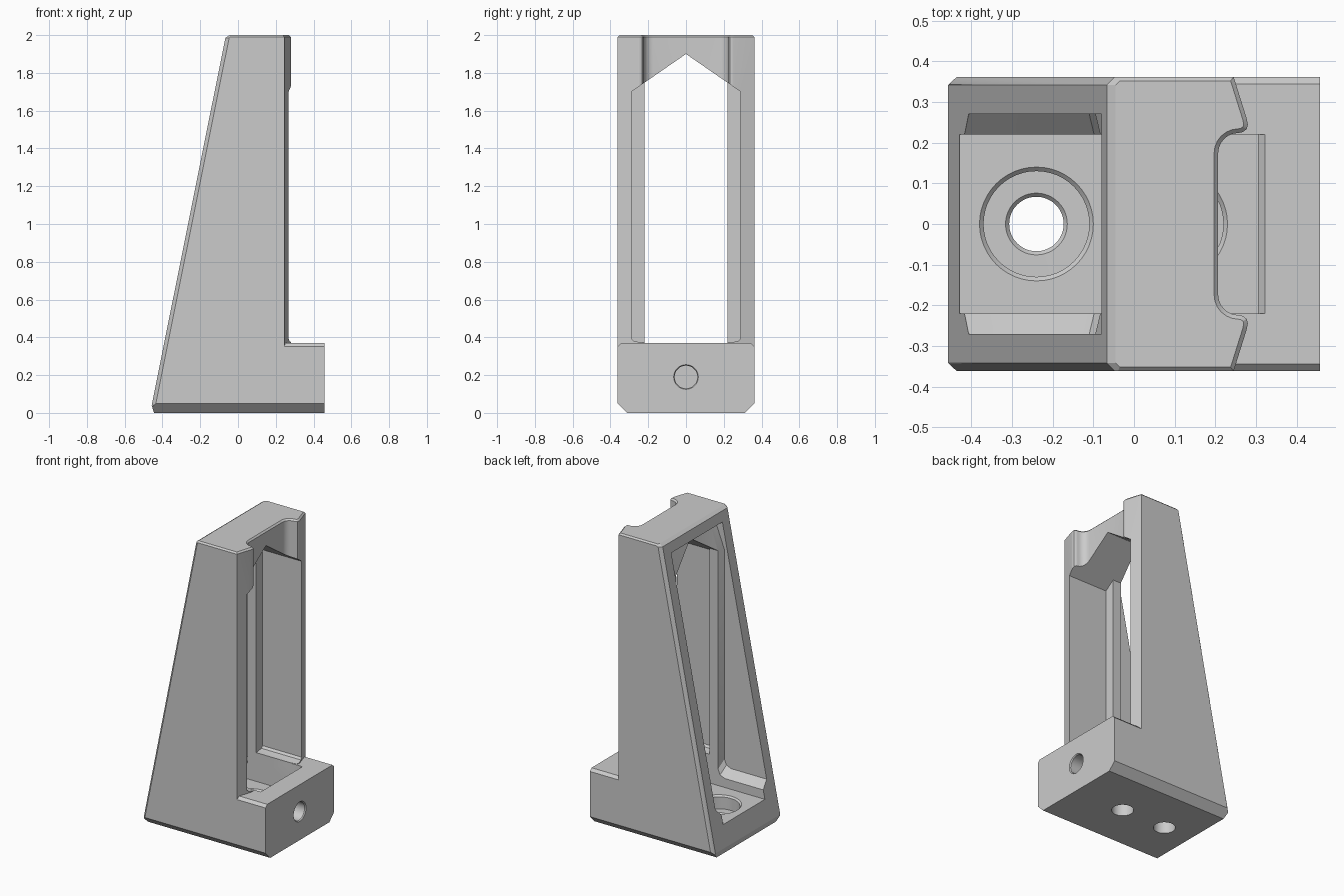
import bpy, bmesh, math
from mathutils import Vector

cube = bpy.data.objects.get("Cube")
if cube:
    bpy.data.objects.remove(cube, do_unlink=True)

grey = bpy.data.materials.new("plain_grey")
grey.use_nodes = True
colour = (0.6, 0.6, 0.6, 1)
grey.diffuse_color = colour
grey.node_tree.nodes["Principled BSDF"].inputs["Base Color"].default_value = colour


def loft(name, sections):
    """Closed solid through a list of rings with equal point counts."""
    bm = bmesh.new()
    rings = [[bm.verts.new(p) for p in ring] for ring in sections]
    for a, b in zip(rings, rings[1:]):
        for i in range(len(a)):
            j = (i + 1) % len(a)
            bm.faces.new((a[i], a[j], b[j], b[i]))
    bm.faces.new(rings[0])
    bm.faces.new(rings[-1])
    bmesh.ops.recalc_face_normals(bm, faces=bm.faces)
    mesh = bpy.data.meshes.new(name)
    bm.to_mesh(mesh)
    bm.free()
    mesh.materials.append(grey)
    obj = bpy.data.objects.new(name, mesh)
    bpy.context.collection.objects.link(obj)
    return obj


def along(axis, profile, positions):
    """Copies of a 2D profile placed along an axis."""
    place = {'x': lambda p, t: (t, p[0], p[1]),
             'y': lambda p, t: (p[0], t, p[1]),
             'z': lambda p, t: (p[0], p[1], t)}[axis]
    return [[place(p, t) for p in profile] for t in positions]


def inset(profile, d):
    """Clockwise 2D profile moved inwards by d."""
    pts = [Vector(p) for p in profile]
    result = []
    for i, p in enumerate(pts):
        a = (p - pts[i - 1]).normalized()
        b = (pts[(i + 1) % len(pts)] - p).normalized()
        na, nb = Vector((a.y, -a.x)), Vector((b.y, -b.x))
        result.append(p + (na + nb) * d / (1 + na.dot(nb)))
    return result


def turned(name, axis, centre, steps):
    """Round cutter from (position, radius) steps."""
    rings = []
    for t, r in steps:
        circle = [(centre[0] + r * math.cos(a * math.tau / 48),
                   centre[1] + r * math.sin(a * math.tau / 48)) for a in range(48)]
        rings += along(axis, circle, [t])
    return loft(name, rings)


def combine(body, tool, operation):
    mod = body.modifiers.new(tool.name, 'BOOLEAN')
    mod.operation, mod.solver, mod.object = operation, 'EXACT', tool
    bpy.context.view_layer.objects.active = body
    bpy.ops.object.modifier_apply(modifier=mod.name)
    bpy.data.objects.remove(tool, do_unlink=True)


# Upright column: outline with flared lips and a rounded channel in the middle
half = [(0.245, 0.362), (0.277, 0.26), (0.28, 0.245), (0.277, 0.233), (0.267, 0.226)]
half += [(0.257 + 0.05 * math.cos(a), 0.174 + 0.05 * math.sin(a))
         for a in [math.radians(90 + 15 * i) for i in range(7)]]
outline = [(-0.6, 0.362)] + half + [(x, -y) for x, y in reversed(half)] + [(-0.6, -0.362)]
bracket = loft("bracket", along('z', outline, [0.1, 1.99])
               + along('z', inset(outline, 0.01), [2]))

# Foot block with chamfered lower and upper long edges
side = [(0.312, 0), (0.362, 0.05), (0.362, 0.352), (0.344, 0.37)]
foot = loft("foot", along('x', side + [(-y, z) for y, z in reversed(side)], [-0.55, 0.457]))
combine(bracket, foot, 'UNION')


# Sloping back with chamfered side edges, toe and crown
def back_shape(d):
    edge = [(-0.445, -0.1), (-0.445, 0), (-0.457, 0.04), (-0.067, 1.985),
            (-0.045, 2), (-0.045, 2.1)]
    return [(x + d, z) for x, z in edge] + [(-1, 2.1), (-1, -0.1)]


rings = along('y', back_shape(0.08), [-0.422]) + along('y', back_shape(0), [-0.342, 0.342])
combine(bracket, loft("slope_cutter", rings + along('y', back_shape(0.08), [0.422])),
        'DIFFERENCE')


# Gabled window: narrow all the way through, wider at the front
def gable(name, low, wide, ends):
    right = low + [(wide, 1.9 - wide * 0.69)]
    shape = right + [(0, 1.9)] + [(-y, z) for y, z in reversed(right)]
    return loft(name, along('x', shape, ends))


combine(bracket, gable("narrow_window", [(0.22, 0.3)], 0.22, [-1, 0.1]), 'DIFFERENCE')
combine(bracket, gable("wide_window", [(0.23, 0.372), (0.275, 0.38), (0.288, 0.393)],
                       0.288, [-0.02, 1]), 'DIFFERENCE')

# Sunken floor with a chamfered front rim
floor = [(-1, 0.18), (0.305, 0.18), (0.305, 0.35), (0.335, 0.385), (-1, 0.385)]
combine(bracket, loft("floor_pocket", along('y', floor, [-0.22, 0.22])), 'DIFFERENCE')


# Triangular side recesses behind the ribs, opening through the slope
def recess_shape(rib, low):
    return [(-0.8, low), (rib - 0.05, low), (rib - 0.015, low + 0.015),
            (rib, low + 0.05), (rib, 1.74), (-0.025, 1.92), (-0.8, 1.92)]


deep, shallow = recess_shape(-0.095, 0.29), recess_shape(-0.083, 0.24)
rings = along('y', deep, [-0.27]) + along('y', shallow, [-0.22, 0.22]) + along('y', deep, [0.27])
combine(bracket, loft("side_recess", rings), 'DIFFERENCE')

# Counterbored mounting holes
for x in (-0.24, 0.09):
    combine(bracket, turned("mount_hole", 'z', (x, 0),
            [(-0.1, 0.067), (0.08, 0.067), (0.09, 0.076), (0.0901, 0.13),
             (0.17, 0.13), (0.181, 0.141), (0.25, 0.141)]), 'DIFFERENCE')

# Blind screw hole in the front of the foot
combine(bracket, turned("screw_hole", 'x', (0, 0.19),
        [(0.335, 0.06), (0.45, 0.06), (0.458, 0.066), (0.6, 0.066)]), 'DIFFERENCE')

bpy.ops.object.select_all(action='DESELECT')
bracket.select_set(True)
bpy.context.view_layer.objects.active = bracket
bpy.ops.object.shade_smooth_by_angle(angle=math.radians(25))
